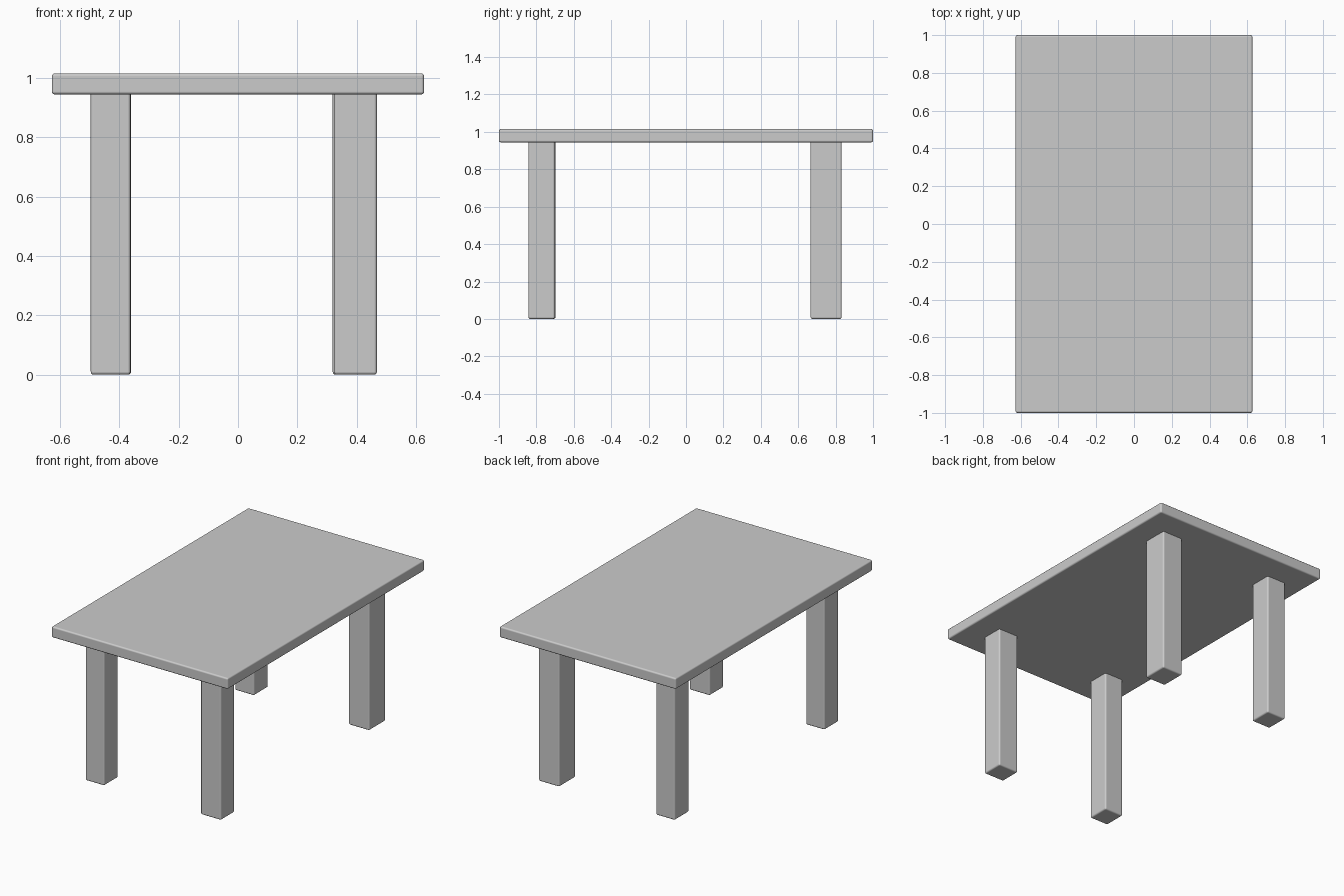
import bpy

if "Cube" in bpy.data.objects:
    bpy.data.objects.remove(bpy.data.objects["Cube"])


def rounded_box(name, x, y, z, radius):
    """Box given by its (min, max) on each axis, with softly rounded edges."""
    lo, hi = zip(x, y, z)
    bpy.ops.mesh.primitive_cube_add(
        size=1, location=[(a + b) / 2 for a, b in zip(lo, hi)])
    obj = bpy.context.object
    obj.name = name
    obj.scale = [b - a for a, b in zip(lo, hi)]
    bpy.ops.object.transform_apply(location=False, rotation=False, scale=True)
    bevel = obj.modifiers.new("rounded_edges", 'BEVEL')
    bevel.width = radius
    bevel.segments = 3
    bevel.harden_normals = True
    bpy.ops.object.shade_smooth()
    return obj


TOP_Z, UNDERSIDE_Z = 1.015, 0.944

# Table top
rounded_box("table_top", (-0.627, 0.627), (-1, 1), (UNDERSIDE_Z, TOP_Z), 0.01)

# Legs: slightly uneven in size and placement, tops set just into the slab
legs = {
    "front_left_leg": ((-0.496, -0.362), (-0.842, -0.698)),
    "front_right_leg": ((0.323, 0.468), (-0.842, -0.702)),
    "back_left_leg": ((-0.496, -0.360), (0.676, 0.823)),
    "back_right_leg": ((0.319, 0.467), (0.666, 0.832)),
}
for name, (x, y) in legs.items():
    rounded_box(name, x, y, (0, UNDERSIDE_Z + 0.012), 0.01)
